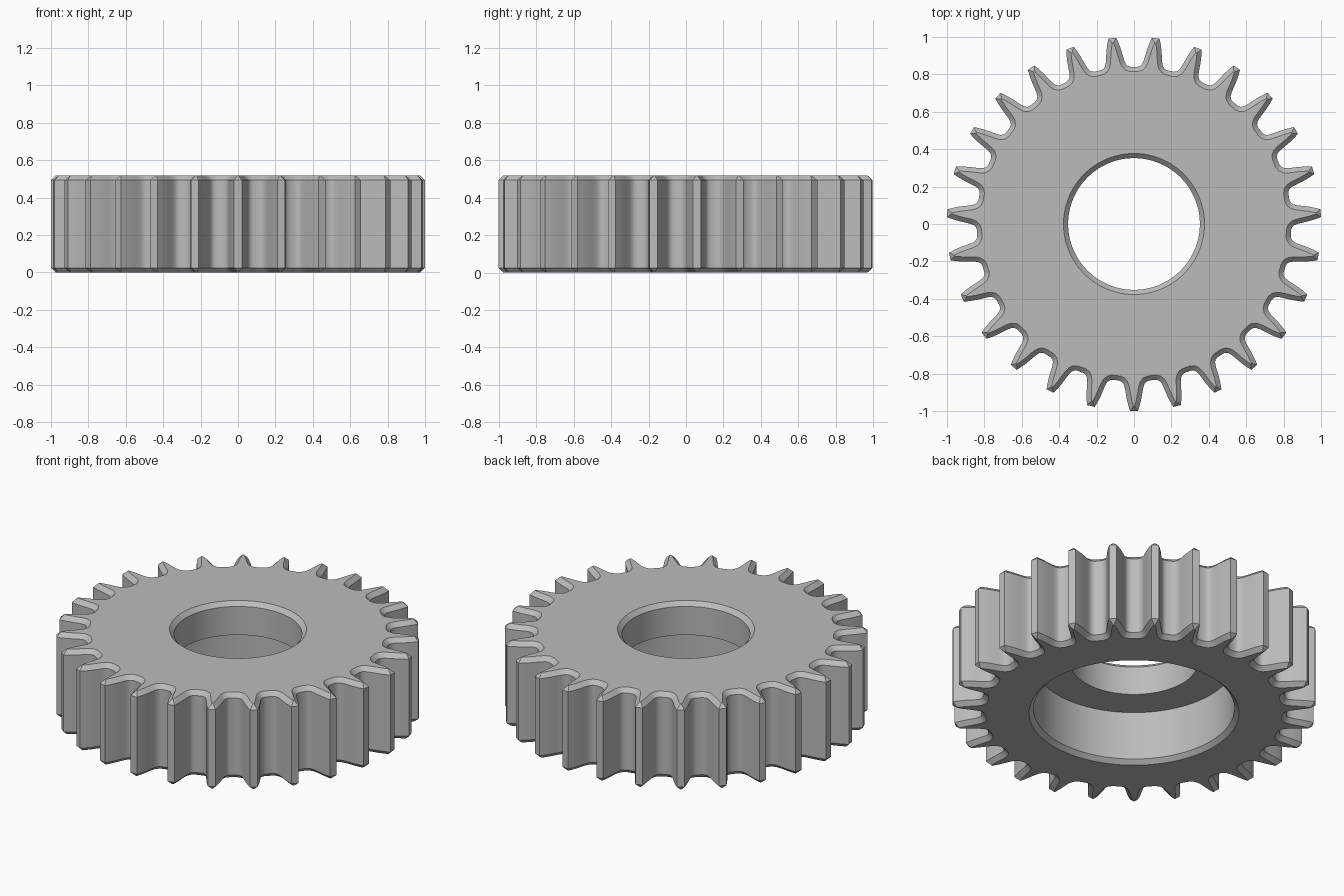
import bpy, bmesh
from math import sin, cos, pi, tau
from mathutils import Vector, Matrix

cube = bpy.data.objects.get("Cube")
if cube:
    bpy.data.objects.remove(cube)

TEETH = 27
HEIGHT = 0.518
CHAMFER = 0.025
RECESS_TOP = 0.32       # ceiling of the counterbore underneath
HOLE_R = 0.352
RECESS_R = 0.553

# Half tooth pointing along +y: tip corner, flank, root fillet
flank = [(0.021, 1.0), (0.031, 0.968), (0.039, 0.935), (0.045, 0.90),
         (0.050, 0.873), (0.056, 0.855), (0.066, 0.843), (0.080, 0.837)]
tooth = [Vector((-x, y)) for x, y in reversed(flank)] + [Vector(p) for p in flank]


def gear_outline():
    """Closed clockwise outline, first tooth facing the front."""
    points = []
    for i in range(TEETH):
        turn = Matrix.Rotation(pi - tau * i / TEETH, 2)
        points += [turn @ p for p in tooth]
    return points


def inset(points, amount):
    """Mitred inward offset of a closed clockwise outline."""
    result = []
    for i, p in enumerate(points):
        a = (p - points[i - 1]).normalized()
        b = (points[(i + 1) % len(points)] - p).normalized()
        na, nb = Vector((a.y, -a.x)), Vector((b.y, -b.x))
        result.append(p + (na + nb) * amount / (1 + na.dot(nb)))
    return result


def circle(radius, count):
    """Circle whose points line up with the gear outline."""
    shift = (len(tooth) - 1) / 2
    angles = [-pi / 2 - tau * (i - shift) / count for i in range(count)]
    return [Vector((radius * cos(a), radius * sin(a))) for a in angles]


outer = gear_outline()
inner = inset(outer, CHAMFER)
n = len(outer)

# Cross-section rings, going up the teeth, over the top and down the bore
rings = [
    (outer, CHAMFER), (outer, HEIGHT - CHAMFER), (inner, HEIGHT),
    (circle(HOLE_R + CHAMFER, n), HEIGHT),
    (circle(HOLE_R, n), HEIGHT - CHAMFER),
    (circle(HOLE_R, n), RECESS_TOP),
    (circle(RECESS_R, n), RECESS_TOP),
    (circle(RECESS_R, n), CHAMFER),
    (circle(RECESS_R + CHAMFER, n), 0),
    (inner, 0),
]

bm = bmesh.new()
loops = [[bm.verts.new((p.x, p.y, z)) for p in pts] for pts, z in rings]
for k, low in enumerate(loops):
    high = loops[(k + 1) % len(loops)]
    for i in range(n):
        j = (i + 1) % n
        bm.faces.new((low[i], low[j], high[j], high[i]))
bmesh.ops.recalc_face_normals(bm, faces=bm.faces)

mesh = bpy.data.meshes.new("gear_wheel")
bm.to_mesh(mesh)
bm.free()
gear = bpy.data.objects.new("gear_wheel", mesh)
bpy.context.collection.objects.link(gear)

# Plain grey metal
grey = bpy.data.materials.new("grey_metal")
grey.use_nodes = True
color = (0.5, 0.5, 0.5, 1)
grey.diffuse_color = color
grey.node_tree.nodes["Principled BSDF"].inputs["Base Color"].default_value = color
mesh.materials.append(grey)

# Smooth flanks and bore, crisp chamfers
bpy.ops.object.select_all(action='DESELECT')
gear.select_set(True)
bpy.context.view_layer.objects.active = gear
bpy.ops.object.shade_smooth_by_angle(angle=pi / 6)
